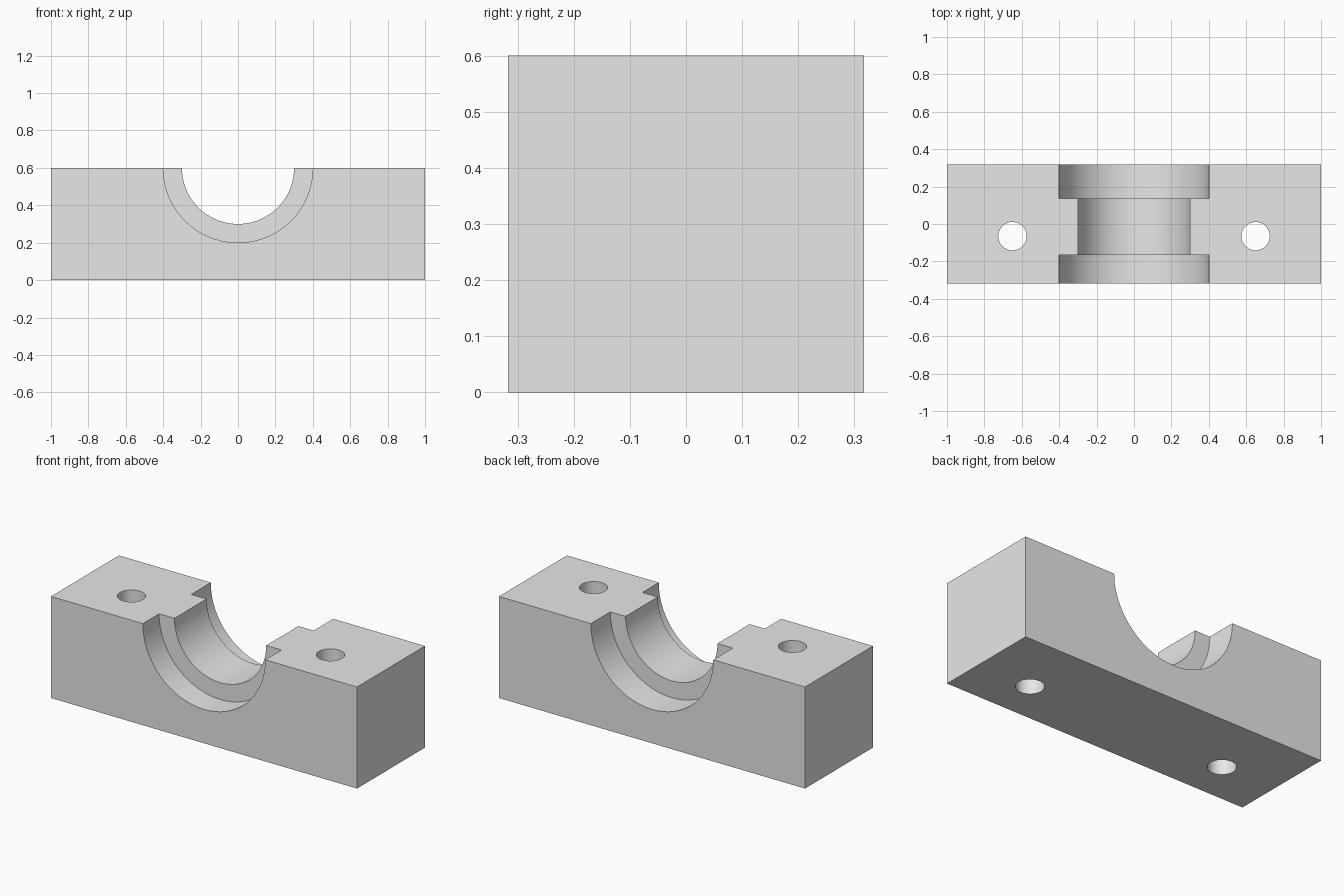
import bpy
import math

cube = bpy.data.objects.get("Cube")
if cube:
    bpy.data.objects.remove(cube, do_unlink=True)

LENGTH, DEPTH, HEIGHT = 2.0, 0.634, 0.6
BORE_RADIUS, RELIEF_RADIUS = 0.30, 0.40
RIB_FRONT, RIB_BACK = -0.165, 0.135      # narrow rib between the two recesses
BOLT_X, BOLT_Y, BOLT_RADIUS = 0.65, -0.065, 0.076
OUTSIDE = 0.5                            # cutters run past the faces

grey = bpy.data.materials.new("plain grey")
grey.use_nodes = True
grey.diffuse_color = (0.8, 0.8, 0.8, 1)
grey.node_tree.nodes["Principled BSDF"].inputs["Base Color"].default_value = (0.8, 0.8, 0.8, 1)


def cylinder(name, radius, depth, location, rotation=(0, 0, 0), sides=96):
    bpy.ops.mesh.primitive_cylinder_add(vertices=sides, radius=radius, depth=depth,
                                        location=location, rotation=rotation)
    obj = bpy.context.object
    obj.name = name
    obj.hide_render = True
    return obj


def cross_cutter(name, radius, y0, y1):
    """Cylinder along y, centred on the top face of the block."""
    return cylinder(name, radius, y1 - y0, (0, (y0 + y1) / 2, HEIGHT),
                    (math.pi / 2, 0, 0))


# Solid block
bpy.ops.mesh.primitive_cube_add(size=1, location=(0, 0, HEIGHT / 2))
block = bpy.context.object
block.name = "bearing_block"
block.scale = (LENGTH, DEPTH, HEIGHT)
bpy.ops.object.transform_apply(location=True, rotation=False, scale=True)
block.data.materials.append(grey)

# Half-round bore, wider end recesses and two vertical bolt holes
cutters = [
    cross_cutter("bore_cutter", BORE_RADIUS, -OUTSIDE, OUTSIDE),
    cross_cutter("front_recess_cutter", RELIEF_RADIUS, -OUTSIDE, RIB_FRONT),
    cross_cutter("back_recess_cutter", RELIEF_RADIUS, RIB_BACK, OUTSIDE),
]
for side, sign in (("left", 1), ("right", -1)):
    cutters.append(cylinder(side + "_bolt_hole_cutter", BOLT_RADIUS, 2 * HEIGHT,
                            (sign * BOLT_X, BOLT_Y, HEIGHT / 2), sides=48))

bpy.ops.object.select_all(action="DESELECT")
block.select_set(True)
bpy.context.view_layer.objects.active = block
for cutter in cutters:
    mod = block.modifiers.new(cutter.name, "BOOLEAN")
    mod.operation = "DIFFERENCE"
    mod.solver = "EXACT"
    mod.object = cutter
    bpy.ops.object.modifier_apply(modifier=mod.name)
    bpy.data.objects.remove(cutter, do_unlink=True)

# Round walls smooth, edges sharp
bpy.ops.object.shade_smooth_by_angle(angle=math.radians(30))
